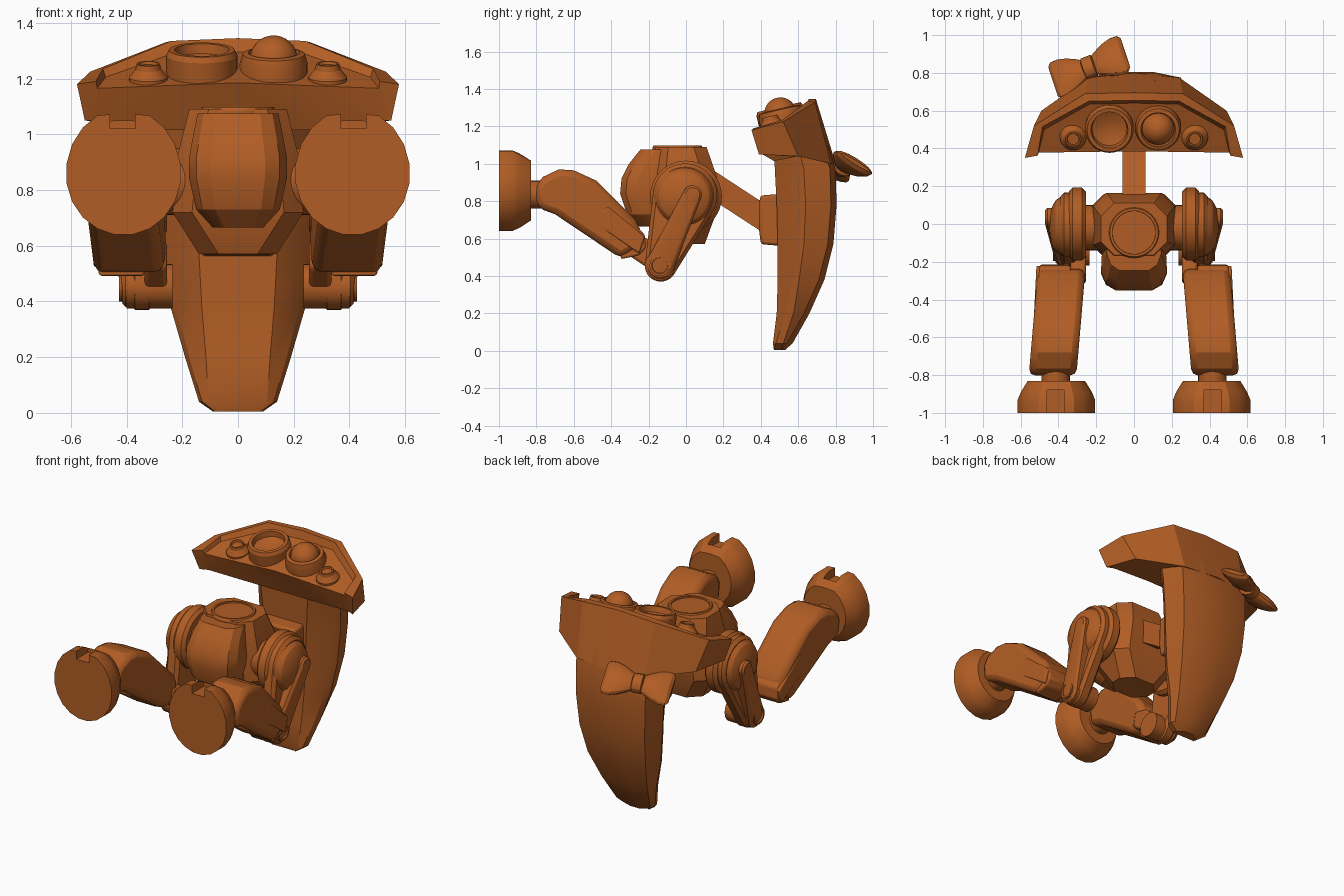
import bpy, bmesh, math
from mathutils import Matrix, Vector

if "Cube" in bpy.data.objects:
    bpy.data.objects.remove(bpy.data.objects["Cube"])

paint = bpy.data.materials.new("burnt_orange")
paint.diffuse_color = (0.44, 0.11, 0.018, 1)
paint.use_nodes = True
paint.node_tree.nodes["Principled BSDF"].inputs["Base Color"].default_value = paint.diffuse_color


def finish(name, bm, mirror=False, bevel=0, segments=2):
    """Turn a bmesh into a named object, optionally bevelled and mirrored over x."""
    bmesh.ops.remove_doubles(bm, verts=bm.verts, dist=1e-5)
    bmesh.ops.recalc_face_normals(bm, faces=bm.faces)
    me = bpy.data.meshes.new(name)
    bm.to_mesh(me)
    bm.free()
    me.materials.append(paint)
    ob = bpy.data.objects.new(name, me)
    bpy.context.collection.objects.link(ob)
    if bevel:
        m = ob.modifiers.new("bevel", 'BEVEL')
        m.width, m.segments, m.limit_method = bevel, segments, 'ANGLE'
    if mirror:
        ob.modifiers.new("mirror", 'MIRROR').use_mirror_merge = False
    return ob


def loft(name, rings, **kw):
    """Skin closed rings of equal length and cap both ends."""
    bm = bmesh.new()
    vs = [[bm.verts.new(p) for p in r] for r in rings]
    n = len(vs[0])
    for a, b in zip(vs, vs[1:]):
        for i in range(n):
            j = (i + 1) % n
            bm.faces.new((a[i], a[j], b[j], b[i]))
    bm.faces.new(vs[0])
    bm.faces.new(vs[-1])
    return finish(name, bm, **kw)


def revolve(name, profile, matrix, n=32, **kw):
    """Spin (radius, height) points that start and end on the axis."""
    bm = bmesh.new()
    rows = []
    for r, h in profile:
        if r == 0:
            rows.append([bm.verts.new(matrix @ Vector((0, 0, h)))] * n)
        else:
            rows.append([bm.verts.new(matrix @ Vector((r * math.cos(2 * math.pi * i / n),
                         r * math.sin(2 * math.pi * i / n), h))) for i in range(n)])
    for a, b in zip(rows, rows[1:]):
        for i in range(n):
            j = (i + 1) % n
            f = list(dict.fromkeys((a[i], a[j], b[j], b[i])))
            if len(f) > 2:
                bm.faces.new(f)
    return finish(name, bm, **kw)


def link(name, c1, r1, c2, r2, x0, x1, edge, drop=0, n=32):
    """Rounded arm plate: hull of two discs in the yz plane, chamfered; drop lowers the far end's outer face."""
    bm = bmesh.new()
    for x, d, k in ((x0, edge, 0), (x0 + edge, 0, 0), (x1 - edge, 0, 1), (x1, edge, 1)):
        for (y, z), r, s in ((c1, r1, 0), (c2, r2, drop)):
            for i in range(n):
                t = 2 * math.pi * i / n
                bm.verts.new((x - k * s, y + (r - d) * math.cos(t), z + (r - d) * math.sin(t)))
    out = bmesh.ops.convex_hull(bm, input=bm.verts)
    bmesh.ops.delete(bm, geom=list({g for g in out["geom_interior"] if isinstance(g, bmesh.types.BMVert)}),
                     context='VERTS')
    bmesh.ops.dissolve_limit(bm, angle_limit=0.01, verts=bm.verts, edges=bm.edges)
    return finish(name, bm, mirror=True)


def side_prism(name, profile, x0, x1, lean=0, **kw):
    """Extrude a (y, z) profile across x, with x drifting along y."""
    return loft(name, [[(x + lean * (y + 0.25), y, z) for y, z in profile] for x in (x0, x1)], **kw)


def along_x(x, y, z):
    return Matrix.Translation((x, y, z)) @ Matrix.Rotation(math.pi / 2, 4, 'Y')


def along_y(x, y, z):
    return Matrix.Translation((x, y, z)) @ Matrix.Rotation(math.pi / 2, 4, 'X')


# Curved back shield: z, front y, edge y, back y, half width, front half width
rings = []
for z, yf, ye, yb, w, wf in (
        (0.005, .475, .49, .53, .09, .075), (.04, .465, .50, .57, .14, .105),
        (.2, .485, .555, .66, .19, .115), (.38, .49, .585, .74, .242, .13),
        (.57, .49, .61, .788, .272, .14), (.78, .485, .62, .805, .288, .15),
        (.97, .475, .61, .80, .292, .165), (1.1, .47, .58, .76, .292, .17)):
    half = [(wf, yf), (w * .92, ye - .02), (w, ye + .02), (w * .86, yb - .03), (w * .35, yb)]
    rings.append([(x, y, z) for x, y in half] + [(-x, y, z) for x, y in reversed(half)])
loft("back_shield", rings)

# Hood with swept tips and a sunken panel; each station: outer bottom, outer rim, inner rim, panel
stations = [
    [(.55, .39, 1.05), (.578, .35, 1.18), (.51, .362, 1.19), (.505, .378, 1.165)],
    [(.49, .60, 1.04), (.53, .52, 1.225), (.485, .515, 1.235), (.475, .50, 1.205)],
    [(.24, .775, 1.0), (.26, .69, 1.33), (.24, .65, 1.335), (.235, .635, 1.29)],
    [(0, .80, 1.0), (0, .695, 1.345), (0, .655, 1.345), (0, .64, 1.295)]]
stations += [[(-x, y, z) for x, y, z in s] for s in reversed(stations[:3])]
bm = bmesh.new()
vs = [[bm.verts.new(p) for p in s] for s in stations]
for a, b in zip(vs, vs[1:]):
    for i in range(3):
        bm.faces.new((a[i], a[i + 1], b[i + 1], b[i]))
fr, fl = (bm.verts.new((s * .29, .47, 1.015)) for s in (1, -1))
tr, tl = (bm.verts.new((s * .5, .41, 1.05)) for s in (1, -1))
cp = bm.verts.new((0, .385, 1.185))
bm.faces.new([v[3] for v in vs] + [cp])
bm.faces.new([v[0] for v in vs] + [tl, fl, fr, tr])
bm.faces.new((vs[0][3], cp, vs[-1][3], tl, fl, fr, tr))
bm.faces.new(vs[0] + [tr])
bm.faces.new(vs[-1] + [tl])
finish("hood", bm)


# Lamps on the hood panel
def lamp_frame(x, y, z):
    return Matrix.Translation((x, y, z)) @ Matrix.Rotation(math.radians(13), 4, 'X')


revolve("open_socket", [(0, -.06), (.128, -.06), (.128, .06), (.118, .08), (.098, .08), (.092, .045),
                        (.05, .03), (0, .025)], lamp_frame(-.13, .515, 1.225))
revolve("dome_socket", [(0, -.06), (.12, -.06), (.122, .03), (.112, .065), (.092, .07), (.085, .05), (0, .05)],
        lamp_frame(.128, .515, 1.225))
revolve("dome_lamp", [(0, .02)] + [(.086 * math.cos(t * math.pi / 16), .045 + .086 * math.sin(t * math.pi / 16))
                                   for t in range(8)] + [(0, .131)], lamp_frame(.128, .515, 1.225))
revolve("small_lamp", [(0, -.04), (.07, -.04), (.07, .005), (.046, .035), (.042, .055), (.034, .055),
                       (.03, .045), (0, .045)], lamp_frame(.322, .46, 1.20), n=20, mirror=True)

# Faceted body hull: z, half width, front y, back y
rings = []
for z, w, yf, yb in ((.57, .14, -.11, .10), (.72, .235, -.17, .155), (.93, .215, -.18, .165), (1.09, .175, -.165, .11)):
    c = .07
    half = [(w - c, yf), (w, yf + c), (w, yb - c), (w - c, yb)]
    rings.append([(x, y, z) for x, y in half] + [(-x, y, z) for x, y in reversed(half)])
loft("body_hull", rings)
# Bulging nose pod on the front of the body
rings = []
for z, w, yf in ((.665, .09, -.25), (.73, .15, -.315), (.84, .175, -.352), (.92, .175, -.345),
                 (1.0, .16, -.305), (1.075, .145, -.245)):
    half = [(w * .55, yf), (w * .85, yf + .03), (w, yf + .09), (w * .95, -.08)]
    rings.append([(x, y, z) for x, y in half] + [(-x, y, z) for x, y in reversed(half)])
loft("nose_pod", rings)
revolve("top_hatch", [(0, 1.0), (.135, 1.0), (.135, 1.085), (.128, 1.098), (.115, 1.098), (.112, 1.075), (0, 1.075)],
        Matrix.Translation((0, -.045, 0)))
# Neck strut and its mount on the shield
side_prism("neck_strut", [(.10, .99), (.17, .95), (.43, .78), (.43, .62), (.17, .79), (.10, .82)], -.06, .06)
side_prism("shield_mount", [(.395, .83), (.52, .84), (.52, .56), (.40, .57), (.39, .65)], -.13, .13, bevel=.015)

# Upper legs: shoulder axle, discs, teardrop plate, raised strap and knee hub
revolve("shoulder_axle", [(0, .17), (.12, .17), (.12, .28), (0, .28)], along_x(0, -.02, .83), mirror=True)
link("shoulder_disc", (0, .825), .192, (0, .825), .19, .255, .345, .02)
link("upper_leg", (-.005, .83), .172, (-.135, .455), .085, .30, .39, .02)
revolve("shoulder_dome", [(0, .34), (.165, .34), (.16, .38), (.135, .415), (.09, .44), (0, .45)],
        along_x(0, -.01, .825), mirror=True)
link("leg_strap", (.035, .835), .05, (-.14, .455), .075, .34, .47, .012, drop=.055)
revolve("knee_hub", [(0, .235), (.08, .235), (.08, .40), (.055, .405), (.055, .428), (.043, .428), (.04, .418),
                     (0, .418)], along_x(0, -.14, .455), n=24, mirror=True)
side_prism("knee_link", [(-.30, .62), (-.20, .60), (-.11, .50), (-.14, .40), (-.20, .44), (-.32, .52)],
           .255, .335, bevel=.015, mirror=True)

# Lower legs leaning outward, with a side panel and knee guard
side_prism("lower_leg", [(-.805, .88), (-.765, .93), (-.68, .97), (-.60, .965), (-.48, .91), (-.27, .70), (-.23, .62),
                         (-.27, .54), (-.35, .495), (-.70, .73), (-.795, .765)],
           .258, .51, lean=-.085, bevel=.035, mirror=True)
side_prism("leg_panel", [(-.50, .69), (-.42, .775), (-.22, .61), (-.25, .52)],
           .40, .518, lean=-.05, bevel=.008, mirror=True)
side_prism("knee_guard", [(-.31, .71), (-.22, .62), (-.215, .55), (-.25, .51), (-.35, .49)],
           .335, .50, bevel=.01, mirror=True)

# Ankles and flared feet with a toe notch
revolve("ankle", [(0, .7), (.075, .7), (.075, .9), (0, .9)], along_y(.415, 0, .835), n=24, mirror=True)
rings = []
for y, s in ((-1.0, 1), (-.93, 1), (-.89, .92), (-.83, .74)):
    ring = []
    for i in range(20):
        t = 2 * math.pi * (i + .5) / 20
        h = min(.235 * math.sin(t), .215)
        ring.append((.411 + .207 * s * math.cos(t), y, .858 + h * s * (.94 if h < 0 else 1)))
    rings.append(ring)
foot = loft("foot", rings)
cutter = loft("toe_notch_cutter", [[(x, y, z) for x, y in ((.37, -1.1), (.46, -1.1), (.46, -.88), (.37, -.88))]
                                   for z in (1.02, 1.2)])
cutter.hide_render = True
cutter.hide_set(True)
cut = foot.modifiers.new("notch", 'BOOLEAN')
cut.object, cut.operation, cut.solver = cutter, 'DIFFERENCE', 'EXACT'
foot.modifiers.new("mirror", 'MIRROR').use_mirror_merge = False

# Bow tied on the back of the shield
u = Vector((.35, .14, .04)).normalized()
v = Vector((-.07, .19, -.12))
v = (v - u * v.dot(u)).normalized()
w = u.cross(v)
centre = Vector((-.237, .83, .985))


def bow_rings(sections, n=16):
    return [[centre + u * d + v * (h * math.cos(2 * math.pi * i / n)) + w * (t * math.sin(2 * math.pi * i / n))
             for i in range(n)] for d, h, t in sections]


for side, s in (("left", -1), ("right", 1)):
    loft("bow_loop_" + side, bow_rings([(s * d, h, t) for d, h, t in (
        (.01, .045, .025), (.05, .072, .036), (.10, .10, .044), (.15, .118, .04), (.19, .116, .028), (.207, .095, .01))]))
loft("bow_knot", bow_rings([(-.036, .045, .03), (-.028, .062, .05), (.028, .062, .05), (.036, .045, .03)]))

# Smooth rounded forms while keeping hard edges
bpy.ops.object.select_all(action='DESELECT')
for ob in bpy.data.objects:
    if ob is not cutter:
        ob.select_set(True)
        bpy.context.view_layer.objects.active = ob
bpy.ops.object.shade_smooth_by_angle(angle=math.radians(25))
